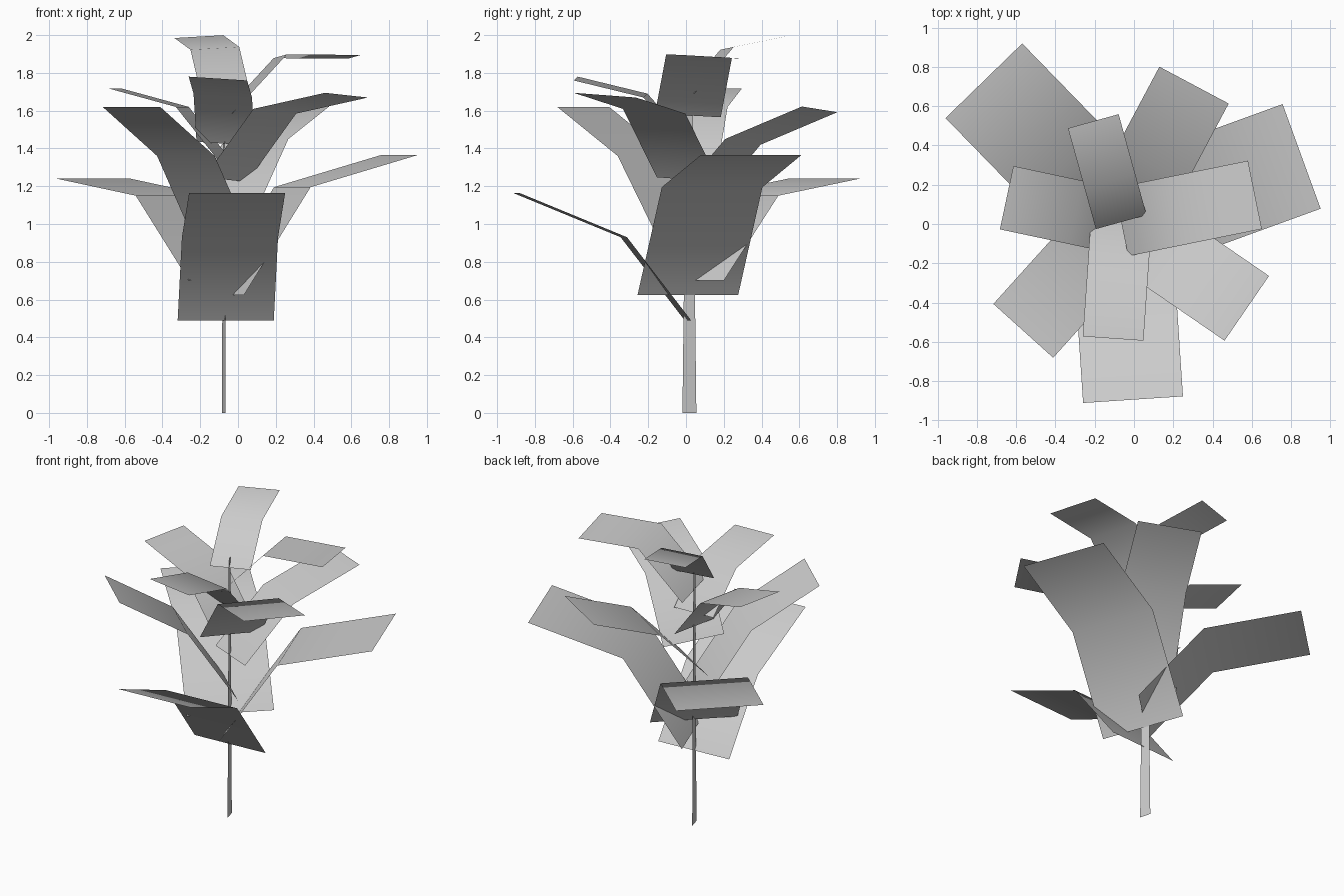
import bpy
import bmesh
from math import radians
from mathutils import Matrix, Vector

cube = bpy.data.objects.get("Cube")
if cube:
    bpy.data.objects.remove(cube, do_unlink=True)

STEM = Vector((-0.065, 0.01, 0))

# One plain grey for the whole plant
grey = bpy.data.materials.new("plain_grey")
grey.use_nodes = True
colour = (0.6, 0.6, 0.6, 1)
grey.diffuse_color = colour
shader = next(n for n in grey.node_tree.nodes if n.type == "BSDF_PRINCIPLED")
shader.inputs["Base Color"].default_value = colour
shader.inputs["Roughness"].default_value = 0.8


def strip(name, rows):
    """Make a smooth sheet from successive pairs of edge points."""
    bm = bmesh.new()
    pairs = [[bm.verts.new(point) for point in row] for row in rows]
    for (a, b), (c, d) in zip(pairs, pairs[1:]):
        bm.faces.new((a, b, d, c))
    for face in bm.faces:
        face.smooth = True
    mesh = bpy.data.meshes.new(name)
    bm.to_mesh(mesh)
    bm.free()
    mesh.materials.append(grey)
    obj = bpy.data.objects.new(name, mesh)
    bpy.context.scene.collection.objects.link(obj)
    return obj


def leaf(name, heading, width, base_z, mid, tip, roll=0):
    """Bent leaf growing from the stem; mid and tip are (reach, height)."""
    turn = Matrix.Rotation(radians(heading), 3, "Z")
    side = Vector((0, width / 2, roll / 2))
    rows = []
    for reach, height in ((0, base_z), mid, tip):
        centre = Vector((reach, 0, height))
        rows.append([STEM + turn @ (centre - side), STEM + turn @ (centre + side)])
    return strip(name, rows)


# Flat tapering stem
stem_rows = []
for height, half in ((0, 0.038), (0.66, 0.03), (1.75, 0.016)):
    middle = Vector((-0.075, 0.018, height))
    across = Vector((-0.26, 0.97, 0)) * half
    stem_rows.append([middle - across, middle + across])
strip("stem", stem_rows)

# Large lower leaves
leaf("lower_front_leaf", -86.2, 0.51, 0.49, (0.34, 0.93), (0.907, 1.163))
leaf("lower_left_leaf", 20, 0.567, 0.625, (0.375, 1.195), (0.978, 1.365))
leaf("lower_back_leaf", 134.2, 0.545, 0.70, (0.403, 1.15), (1.004, 1.24))

# Middle leaves
leaf("middle_right_leaf", -132, 0.41, 0.88, (0.315, 1.36), (0.746, 1.62))
leaf("middle_back_leaf", 62, 0.40, 1.09, (0.33, 1.435), (0.79, 1.607), -0.03)
leaf("middle_left_leaf", -34.5, 0.40, 1.235, (0.315, 1.597), (0.776, 1.682), -0.025)

# Small upper leaves
leaf("upper_right_leaf", 168, 0.33, 1.33, (0.235, 1.62), (0.597, 1.717))
leaf("upper_front_leaf", -94, 0.31, 1.425, (0.225, 1.68), (0.595, 1.77), -0.02)
leaf("upper_left_leaf", 11.5, 0.355, 1.575, (0.295, 1.888), (0.695, 1.885), -0.02)
leaf("top_back_leaf", 105.5, 0.268, 1.685, (0.215, 1.93), (0.533, 1.992), -0.015)
